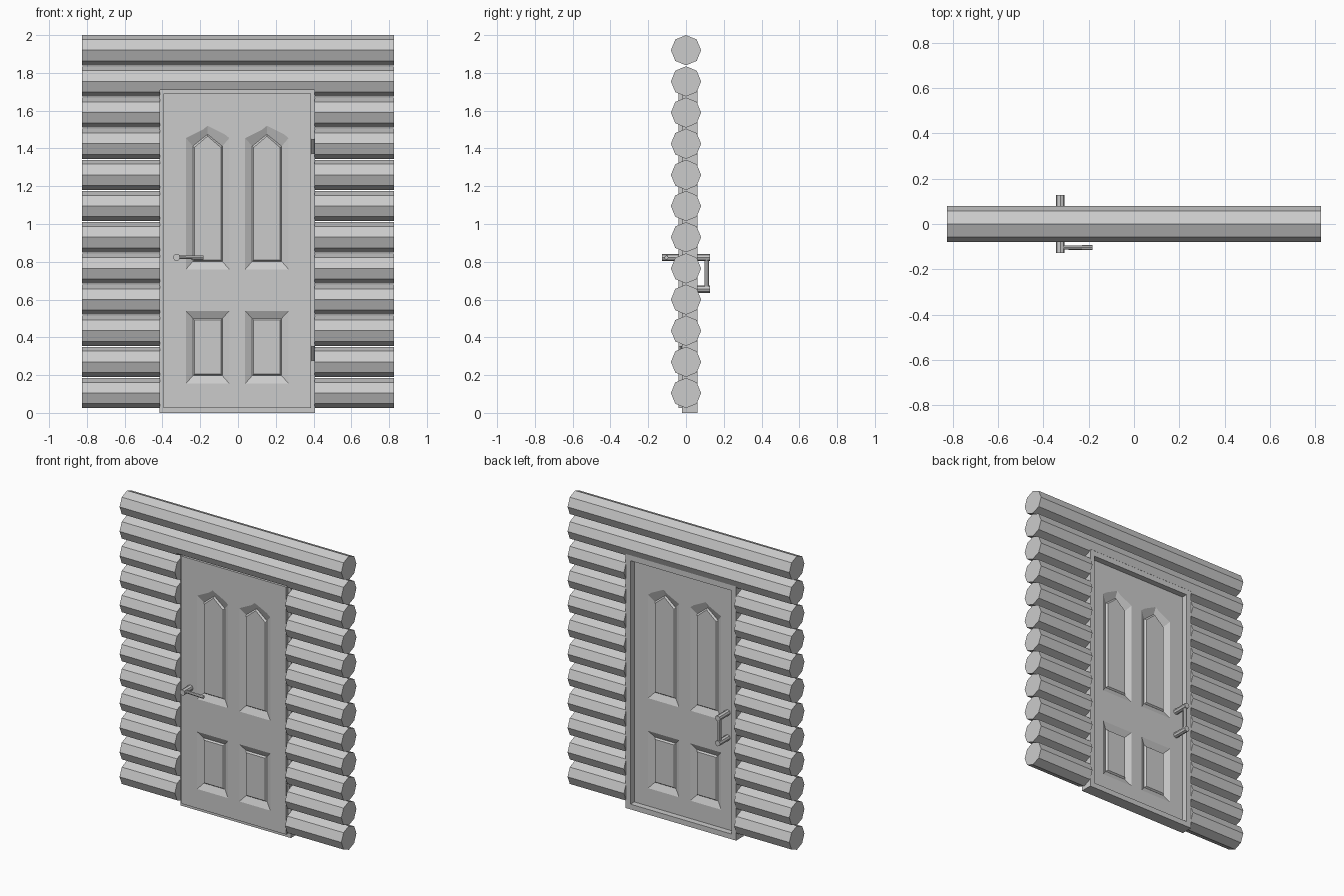
import bpy, bmesh, math
from mathutils import Vector

if "Cube" in bpy.data.objects:
    bpy.data.objects.remove(bpy.data.objects["Cube"])

CX = -0.004  # door centre


def finish(name, bm):
    bmesh.ops.recalc_face_normals(bm, faces=bm.faces)
    me = bpy.data.meshes.new(name)
    bm.to_mesh(me)
    bm.free()
    ob = bpy.data.objects.new(name, me)
    bpy.context.collection.objects.link(ob)
    return ob


def loft(bm, rings):
    """Closed solid through rings of points, all with the same count."""
    vs = [[bm.verts.new(p) for p in r] for r in rings]
    n = len(vs[0])
    for a, b in zip(vs, vs[1:]):
        for i in range(n):
            j = (i + 1) % n
            bm.faces.new((a[i], a[j], b[j], b[i]))
    bm.faces.new(vs[0])
    bm.faces.new(vs[-1])


def box(bm, lo, hi):
    (x0, y0, z0), (x1, y1, z1) = lo, hi
    loft(bm, [[(x0, y, z0), (x1, y, z0), (x1, y, z1), (x0, y, z1)] for y in (y0, y1)])


def rod(bm, a, b, r1, r2=None, sides=8, up=(0, 0, 1)):
    """Low-poly rod from a to b with a corner towards 'up'."""
    a, b, u = Vector(a), Vector(b), Vector(up)
    v = (b - a).normalized().cross(u).normalized()
    rings = []
    for c, r in ((a, r1), (b, r1 if r2 is None else r2)):
        rings.append([c + (u * math.cos(t) + v * math.sin(t)) * r
                      for t in [2 * math.pi * k / sides for k in range(sides)]])
    loft(bm, rings)


def cut(ob, cutter):
    """Subtract the cutter from ob, then discard the cutter."""
    m = ob.modifiers.new("cut", 'BOOLEAN')
    m.operation, m.solver, m.object = 'DIFFERENCE', 'EXACT', cutter
    bpy.context.view_layer.objects.active = ob
    bpy.ops.object.modifier_apply(modifier=m.name)
    bpy.data.objects.remove(cutter)


# Log wall with a doorway cut through it
bm = bmesh.new()
for k in range(12):
    z = 0.105 + 0.165 * k
    rod(bm, (-0.825, 0, z), (0.825, 0, z), 0.08)
logs = finish("log_wall", bm)
bm = bmesh.new()
box(bm, (CX - 0.41, -0.2, -0.2), (CX + 0.41, 0.2, 1.709))
cut(logs, finish("doorway_cutter", bm))

# Door frame, with sill
bm = bmesh.new()
box(bm, (CX - 0.411, -0.02, 0), (CX + 0.411, 0.06, 1.71))
frame = finish("door_frame", bm)
bm = bmesh.new()
box(bm, (CX - 0.375, -0.2, 0.035), (CX + 0.375, 0.2, 1.672))
cut(frame, finish("frame_cutter", bm))

# Door leaf with sloped recesses on both faces and a raised field in each
YC, HT = -0.01, 0.03


def outline(x, w, z0, z1, apex):
    pts = [(x - w, z0), (x + w, z0), (x + w, z1)]
    return pts + ([(x, apex)] if apex else []) + [(x - w, z1)]


def ring(pts, s, depth):
    return [(x, YC + s * (HT - depth), z) for x, z in pts]


leaf_bm, cut_bm, field_bm = bmesh.new(), bmesh.new(), bmesh.new()
box(leaf_bm, (CX - 0.39, YC - HT, 0.025), (CX + 0.39, YC + HT, 1.69))
for s in (-1, 1):
    for side in (-1, 1):
        x = CX + 0.157 * side
        for outer, inner, face in (
                ((0.115, 0.155, 0.54, None), (0.078, 0.197, 0.5, None), (0.07, 0.205, 0.492, None)),
                ((0.115, 0.76, 1.455, 1.52), (0.078, 0.802, 1.412, 1.475), (0.07, 0.81, 1.405, 1.465))):
            o, i, f = [outline(x, *p) for p in (outer, inner, face)]
            over = [(a[0] * 1.5 - b[0] * 0.5, a[1] * 1.5 - b[1] * 0.5) for a, b in zip(o, i)]
            loft(cut_bm, [ring(over, s, -0.01), ring(i, s, 0.02)])
            loft(field_bm, [ring(i, s, 0.021), ring(i, s, 0.0195), ring(f, s, 0.009)])
leaf = finish("door_leaf", leaf_bm)
cut(leaf, finish("recess_cutter", cut_bm))
finish("raised_panels", field_bm)

# Hinges
bm = bmesh.new()
for z in (0.315, 1.41):
    rod(bm, (0.397, -0.03, z - 0.04), (0.397, -0.03, z + 0.04), 0.009, up=(0, 1, 0))
finish("hinges", bm)

# Front lever handle
HX = -0.325
bm = bmesh.new()
rod(bm, (HX, -0.03, 0.823), (HX, -0.128, 0.823), 0.019)
rod(bm, (HX, -0.104, 0.825), (-0.182, -0.104, 0.822), 0.009, 0.011)
finish("lever_handle", bm)

# Back pull handle
bm = bmesh.new()
for z in (0.823, 0.655):
    rod(bm, (HX, 0.01, z), (HX, 0.128, z), 0.019)
rod(bm, (HX, 0.11, 0.655), (HX, 0.11, 0.823), 0.012, up=(0, 1, 0))
finish("pull_handle", bm)
